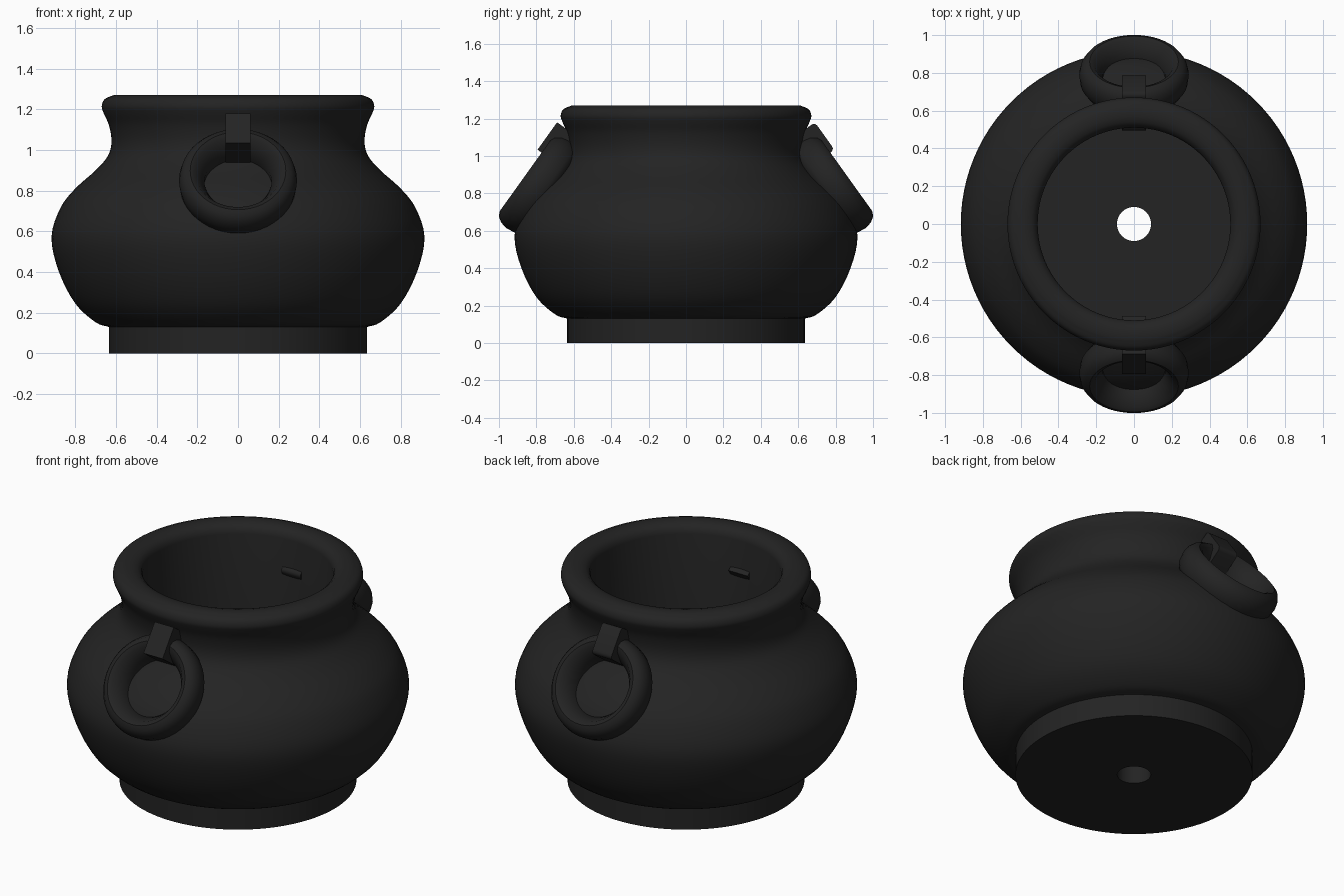
import bpy, bmesh, math
from mathutils import Vector

if "Cube" in bpy.data.objects:
    bpy.data.objects.remove(bpy.data.objects["Cube"])

iron = bpy.data.materials.new("black iron")
iron.diffuse_color = (0.017, 0.017, 0.017, 1)
iron.use_nodes = True
iron.node_tree.nodes["Principled BSDF"].inputs["Base Color"].default_value = iron.diffuse_color


def finish(name, bm, angle=35):
    bmesh.ops.recalc_face_normals(bm, faces=bm.faces)
    me = bpy.data.meshes.new(name)
    bm.to_mesh(me)
    bm.free()
    me.materials.append(iron)
    ob = bpy.data.objects.new(name, me)
    bpy.context.collection.objects.link(ob)
    bpy.ops.object.select_all(action='DESELECT')
    bpy.context.view_layer.objects.active = ob
    ob.select_set(True)
    bpy.ops.object.shade_smooth_by_angle(angle=math.radians(angle))
    return ob


def smooth_curve(pts, steps=4):
    """Catmull-Rom curve through the points."""
    p = [Vector(q) for q in pts]
    p = [2 * p[0] - p[1]] + p + [2 * p[-1] - p[-2]]
    out = []
    for a, b, c, d in zip(p, p[1:], p[2:], p[3:]):
        for i in range(steps):
            t = i / steps
            out.append(0.5 * (2 * b + (c - a) * t + (2 * a - 5 * b + 4 * c - d) * t ** 2
                              + (3 * b - a - 3 * c + d) * t ** 3))
    return [tuple(v) for v in out] + [pts[-1]]


def revolve(bm, profile, segs, place):
    """Spin a closed (radius, height) loop; place maps x, y, h to space."""
    rings = []
    for i in range(segs):
        a = 2 * math.pi * i / segs
        rings.append([bm.verts.new(place(r * math.cos(a), r * math.sin(a), h))
                      for r, h in profile])
    n = len(profile)
    for i in range(segs):
        A, B = rings[i], rings[(i + 1) % segs]
        for j in range(n):
            k = (j + 1) % n
            bm.faces.new((A[j], B[j], B[k], A[k]))


# Pot: foot, belly, neck, rolled rim, straight bore, floor with drain hole
belly = smooth_curve([(0.635, 0.13), (0.70, 0.153), (0.80, 0.245), (0.88, 0.40), (0.917, 0.57),
                      (0.873, 0.715), (0.80, 0.81), (0.70, 0.90), (0.64, 0.97), (0.622, 1.04),
                      (0.634, 1.12), (0.66, 1.18), (0.67, 1.215), (0.655, 1.25), (0.61, 1.27)])
rim = [(0.57, 1.27), (0.54, 1.262), (0.518, 1.243), (0.51, 1.215)]
bm = bmesh.new()
revolve(bm, [(0.09, 0), (0.635, 0)] + belly + rim + [(0.51, 0.13), (0.09, 0.13)],
        96, lambda x, y, h: (x, y, h))
finish("pot", bm)

# Ring section: radius and height along the tilted ring axis
ring_section = [(0.165, 1.05), (0.165, 1.13), (0.21, 1.208), (0.235, 1.22), (0.262, 1.208),
                (0.282, 1.178), (0.29, 1.14), (0.284, 1.09), (0.265, 1.06), (0.235, 1.05)]

for side, label in ((-1, "front"), (1, "back")):
    slope = Vector((0, 0.58 * side, -0.81)).normalized()
    out = Vector((0, 0.81 * side, 0.58)).normalized()

    def tilt(x, d, h):
        return Vector((x, 0, 0)) + slope * d + out * h

    # Ring handle lying on the shoulder
    bm = bmesh.new()
    revolve(bm, ring_section, 48, lambda x, y, h: tilt(x, y - 0.23, h))
    finish(label + "_ring", bm, 42)

    # Strap holding the ring, reaching through the wall
    bm = bmesh.new()
    bmesh.ops.create_cube(bm, size=1)
    for v in bm.verts:
        v.co = tilt(v.co.x * 0.125, -0.468 + v.co.y * 0.18, 1.122 + v.co.z * 0.25)
    edges = [e for e in bm.edges if abs(e.verts[0].co.x - e.verts[1].co.x) > 0.1]
    bmesh.ops.bevel(bm, geom=edges, offset=0.022, segments=3, profile=0.5, affect='EDGES')
    finish(label + "_strap", bm)
